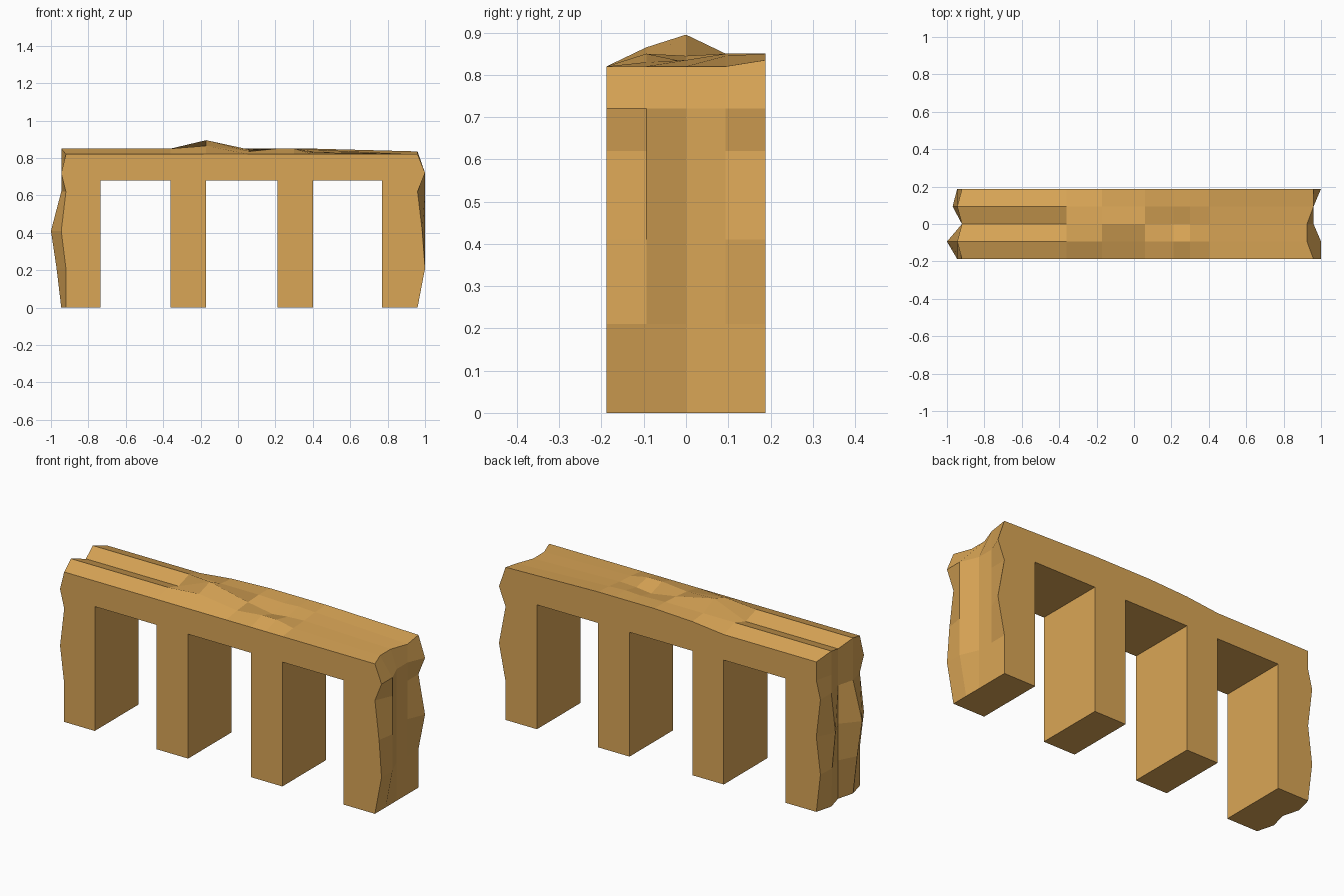
import bpy
import bmesh

if "Cube" in bpy.data.objects:
    bpy.data.objects.remove(bpy.data.objects["Cube"], do_unlink=True)

STEP = 0.005            # size of one chip in the worn stone
DEPTH = 0.188           # half the wall thickness
LEFT_END, RIGHT_END = 0.96, -0.92
CROWN, SOFFIT = 0.82, 0.68
slices = [-DEPTH, -DEPTH / 2, 0, DEPTH / 2, DEPTH]
courses = [0, 0.21, 0.41, 0.62, 0.72]

# Worn amounts in chips, one row per course from the ground up,
# each listed from the front slice to the back slice
left_wear = [
    (0, 0, 0, 0, 0),
    (8, 8, 0, 0, 0),
    (5, 8, 0, 0, 8),
    (0, 8, 0, 0, 0),
    (8, 8, 0, 0, 8),
]
right_wear = [
    (0, 5, 0, 5, 0),
    (0, 10, 0, 6, 5),
    (5, 16, 0, 10, 0),
    (0, 5, 0, 5, 5),
    (5, 5, 0, 5, 0),
]
left_lip = (0, -7, -7, 0, 0)
right_lip = (0, 5, 0, 5, 0)

# Broken crown: position along the wall and rise in chips for each slice
crown_wear = [
    (0.40, (0, 2, 3, 5, 6)),
    (0.30, (0, 6, 2, 6, 6)),
    (0.21, (0, 6, 0, 5, 6)),
    (0.06, (0, 3, 5, 6, 6)),
    (-0.17, (0, 9, 15, 6, 4)),
    (-0.36, (0, 6, 0, 6, 0)),
]
left_rise = (0, 0, 0, 0, 3)
right_rise = (0, 6, 0, 6, 0)

# Openings between the piers, from the right end to the left end
openings = [(-0.735, -0.36), (-0.17, 0.21), (0.40, 0.77)]


def wall_outline(i):
    """Closed outline of the arcade in one slice of its thickness."""
    points = []
    # worn left end, upward
    for z, wear in zip(courses, left_wear):
        points.append((LEFT_END + wear[i] * STEP, z))
    points.append((LEFT_END + left_lip[i] * STEP, CROWN + left_rise[i] * STEP))
    # crown, towards the right end
    for x, rise in crown_wear:
        points.append((x, CROWN + rise[i] * STEP))
    # worn right end, downward
    points.append((RIGHT_END - right_lip[i] * STEP, CROWN + right_rise[i] * STEP))
    for z, wear in reversed(list(zip(courses, right_wear))):
        points.append((RIGHT_END - wear[i] * STEP, z))
    # piers and square openings
    for start, end in openings:
        points += [(start, 0), (start, SOFFIT), (end, SOFFIT), (end, 0)]
    return points


# Stone material
stone = bpy.data.materials.new("sandstone")
stone.use_nodes = True
colour = (0.70, 0.38, 0.093, 1)
stone.diffuse_color = colour
stone.node_tree.nodes["Principled BSDF"].inputs["Base Color"].default_value = colour

# Join the slices into one solid, closed by flat front and back faces
bm = bmesh.new()
rings = []
for i, y in enumerate(slices):
    rings.append([bm.verts.new((x, y, z)) for x, z in wall_outline(i)])
for near, far in zip(rings, rings[1:]):
    for k in range(len(near)):
        bm.faces.new((near[k - 1], near[k], far[k], far[k - 1]))
bm.faces.new(rings[0])
bm.faces.new(list(reversed(rings[-1])))
bmesh.ops.recalc_face_normals(bm, faces=bm.faces)

mesh = bpy.data.meshes.new("ruined_arcade_wall")
bm.to_mesh(mesh)
bm.free()
mesh.materials.append(stone)
wall = bpy.data.objects.new("ruined_arcade_wall", mesh)
bpy.context.collection.objects.link(wall)
